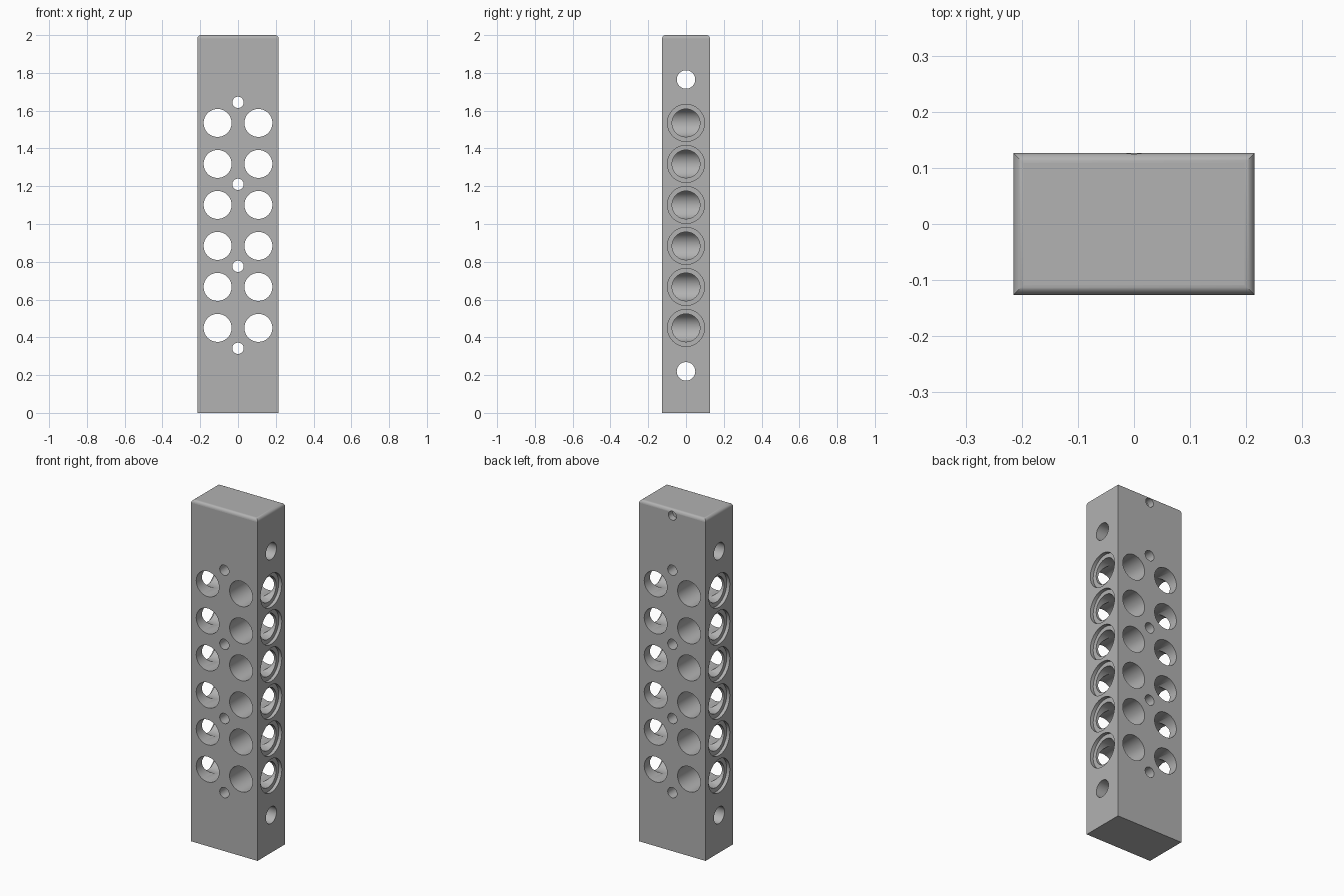
import bpy, bmesh, math
from mathutils import Matrix, Vector

if "Cube" in bpy.data.objects:
    bpy.data.objects.remove(bpy.data.objects["Cube"])

HX, HY, H = 0.215, 0.1265, 2.0
ROWS = [0.45 + 0.217 * i for i in range(6)]
PINS = [0.342 + 0.434 * i for i in range(4)]
HOLE_X, HOLE_R = 0.108, 0.074

# plain grey finish
grey = bpy.data.materials.new("plain grey")
grey.use_nodes = True
colour = (0.445, 0.445, 0.445, 1)
grey.diffuse_color = colour
grey.node_tree.nodes["Principled BSDF"].inputs["Base Color"].default_value = colour


def make_object(name, bm):
    mesh = bpy.data.meshes.new(name)
    bm.to_mesh(mesh)
    bm.free()
    mesh.materials.append(grey)
    obj = bpy.data.objects.new(name, mesh)
    bpy.context.collection.objects.link(obj)
    return obj


def drill(bm, start, end, radius, sides=64):
    """Add a cylinder running from start to end."""
    a, b = Vector(start), Vector(end)
    turn = (b - a).to_track_quat('Z', 'Y').to_matrix().to_4x4()
    bmesh.ops.create_cone(bm, cap_ends=True, segments=sides, radius1=radius,
                          radius2=radius, depth=(b - a).length,
                          matrix=Matrix.Translation((a + b) / 2) @ turn)


# block with rounded top edges
bm = bmesh.new()
bmesh.ops.create_cube(bm, size=1, matrix=Matrix.Translation((0, 0, H / 2))
                      @ Matrix.Diagonal((2 * HX, 2 * HY, H, 1)))
top = [e for e in bm.edges if all(v.co.z > H - 0.01 for v in e.verts)]
bmesh.ops.bevel(bm, geom=top, offset=0.018, segments=6, profile=0.5, affect='EDGES')
block = make_object("drilled_block", bm)

# front-to-back holes and the shallow hole high on the back
through = bmesh.new()
for z in ROWS:
    for s in (-1, 1):
        drill(through, (s * HOLE_X, -0.3, z), (s * HOLE_X, 0.3, z), HOLE_R)
for z in PINS:
    drill(through, (0, -0.3, z), (0, 0.3, z), 0.03, 40)
drill(through, (0, HY - 0.04, 1.963), (0, 0.3, 1.963), 0.026, 32)

# side bores meeting the front holes, and side-to-side cross holes
bores = bmesh.new()
for z in ROWS:
    for s in (-1, 1):
        drill(bores, (s * HOLE_X, 0, z), (s * 0.4, 0, z), HOLE_R - 0.0003)
for z in (0.22, 1.765):
    drill(bores, (-0.4, 0, z), (0.4, 0, z), 0.049, 48)

# shallow wide recesses round the side bores
recesses = bmesh.new()
for z in ROWS:
    for s in (-1, 1):
        drill(recesses, (s * (HX - 0.02), 0, z), (s * 0.4, 0, z), 0.098)

bpy.ops.object.select_all(action='DESELECT')
block.select_set(True)
bpy.context.view_layer.objects.active = block
for name, cutter_mesh in (("through_cutter", through), ("bore_cutter", bores),
                          ("recess_cutter", recesses)):
    cutter = make_object(name, cutter_mesh)
    cutter.hide_render = True
    cut = block.modifiers.new(name, 'BOOLEAN')
    cut.operation = 'DIFFERENCE'
    cut.solver = 'EXACT'
    cut.object = cutter
    bpy.ops.object.modifier_apply(modifier=name)
    bpy.data.objects.remove(cutter)

# smooth hole walls, large sides kept flat
bpy.ops.object.shade_smooth_by_angle(angle=math.radians(30))
for face in block.data.polygons:
    if face.area > 0.02:
        face.use_smooth = False
